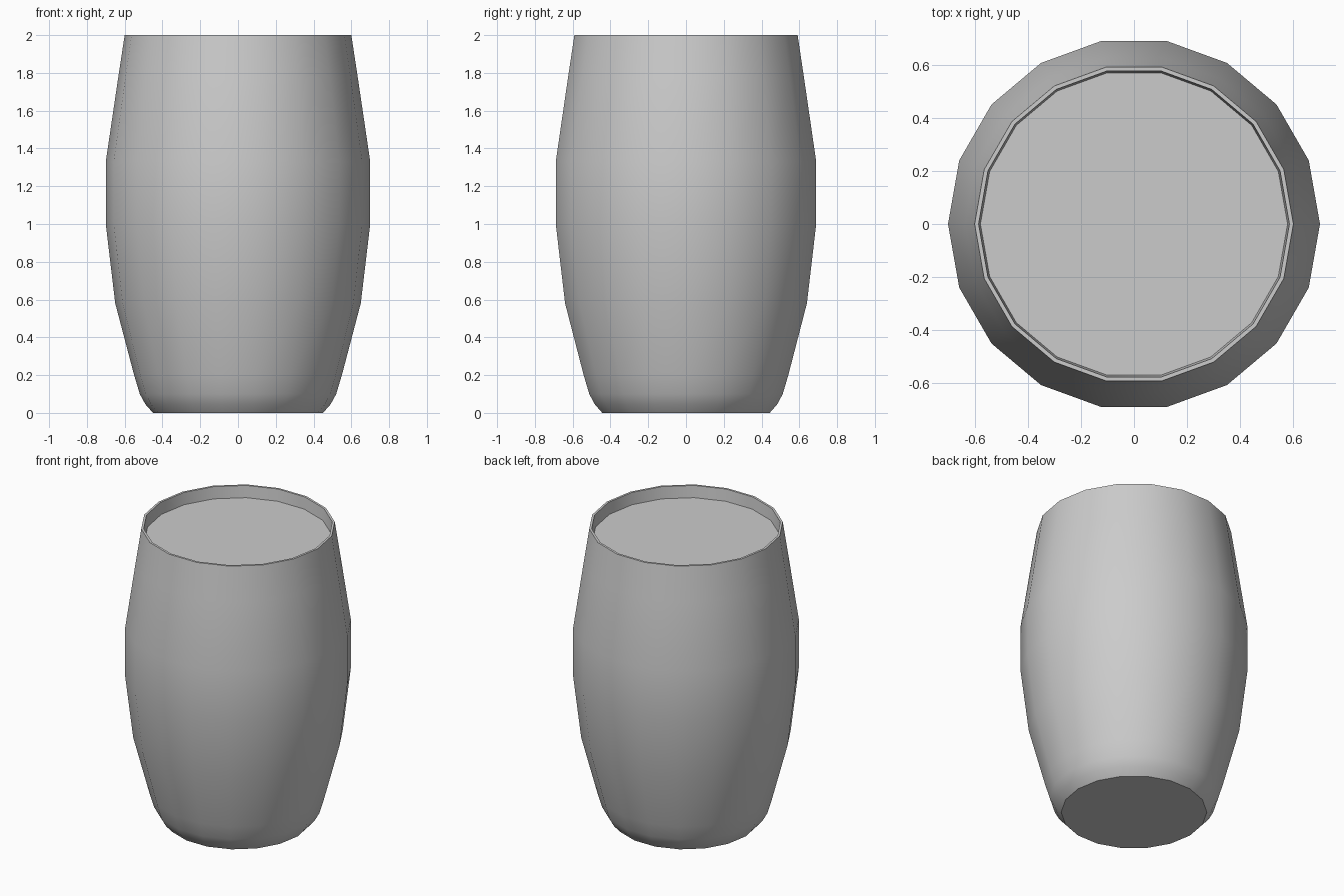
import bpy, bmesh, math

if "Cube" in bpy.data.objects:
    bpy.data.objects.remove(bpy.data.objects["Cube"])

SIDES = 18


def ring(bm, radius, z):
    return [bm.verts.new((radius * math.cos(2 * math.pi * i / SIDES),
                          radius * math.sin(2 * math.pi * i / SIDES), z))
            for i in range(SIDES)]


def lathe(name, profile, cap_start=False, cap_end=False):
    bm = bmesh.new()
    rings = [ring(bm, r, z) for r, z in profile]
    for a, b in zip(rings, rings[1:]):
        for i in range(SIDES):
            j = (i + 1) % SIDES
            bm.faces.new((a[i], a[j], b[j], b[i]))
    if cap_start:
        bm.faces.new(rings[0][::-1])
    if cap_end:
        bm.faces.new(rings[-1])
    mesh = bpy.data.meshes.new(name)
    bm.to_mesh(mesh)
    bm.free()
    obj = bpy.data.objects.new(name, mesh)
    bpy.context.collection.objects.link(obj)
    bpy.ops.object.select_all(action='DESELECT')
    obj.select_set(True)
    bpy.context.view_layer.objects.active = obj
    bpy.ops.object.shade_smooth_by_angle(angle=math.radians(40))
    return obj


# Bulging body: base, outer wall, thin rim, short inner wall and recessed top
lathe("barrel_body", [
    (0.45, 0.0), (0.49, 0.045), (0.52, 0.10), (0.55, 0.20), (0.65, 0.58),
    (0.70, 1.0), (0.70, 1.33), (0.635, 1.77), (0.60, 2.0),
    (0.585, 2.0), (0.578, 1.92),
], cap_start=True, cap_end=True)
